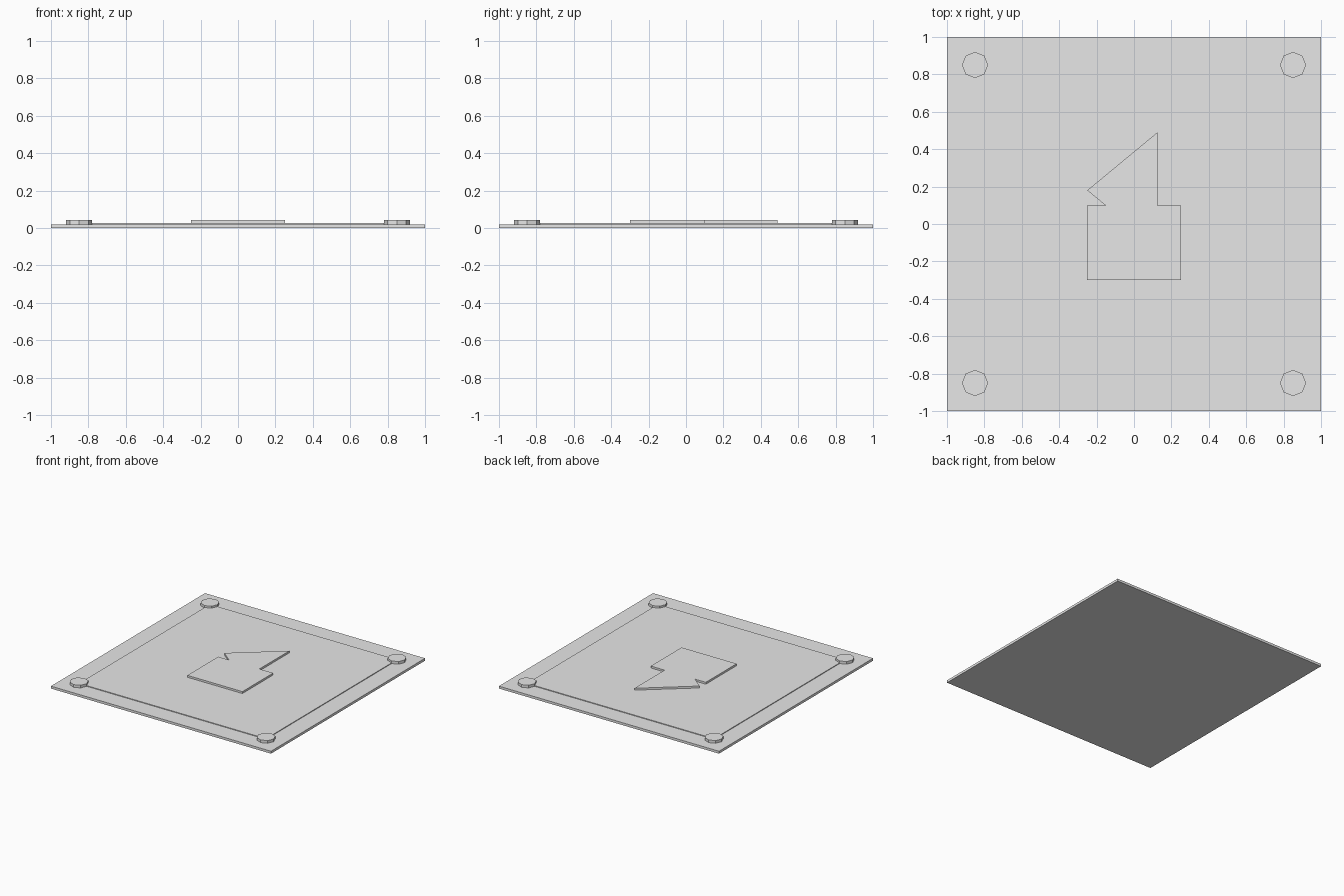
import bpy
import bmesh
import math

cube = bpy.data.objects.get("Cube")
if cube:
    bpy.data.objects.remove(cube, do_unlink=True)

# Single grey finish
GREY = (0.8, 0.8, 0.8, 1.0)
grey = bpy.data.materials.new("light_grey")
grey.use_nodes = True
grey.diffuse_color = GREY
grey.node_tree.nodes["Principled BSDF"].inputs["Base Color"].default_value = GREY


def slab(name, outline, bottom, top, location=(0, 0)):
    """Extrude a flat outline between two heights."""
    bm = bmesh.new()
    base = bm.faces.new([bm.verts.new((x, y, bottom)) for x, y in outline])
    extruded = bmesh.ops.extrude_face_region(bm, geom=[base], use_keep_orig=True)
    raised = [v for v in extruded["geom"] if isinstance(v, bmesh.types.BMVert)]
    bmesh.ops.translate(bm, verts=raised, vec=(0, 0, top - bottom))
    bmesh.ops.recalc_face_normals(bm, faces=bm.faces)
    mesh = bpy.data.meshes.new(name)
    bm.to_mesh(mesh)
    bm.free()
    mesh.materials.append(grey)
    obj = bpy.data.objects.new(name, mesh)
    obj.location = (*location, 0)
    bpy.context.collection.objects.link(obj)
    return obj


def square(half):
    return [(-half, -half), (half, -half), (half, half), (-half, half)]


def polygon(radius, sides):
    steps = [2 * math.pi * i / sides for i in range(sides)]
    return [(radius * math.cos(a), radius * math.sin(a)) for a in steps]


# Base plate and slightly raised inner panel
slab("base_plate", square(1), 0, 0.02)
slab("inner_panel", square(0.85), 0.02, 0.026)

# Eight-sided corner studs
for side, x in (("left", 0.85), ("right", -0.85)):
    for end, y in (("front", -0.85), ("back", 0.85)):
        slab(f"{end}_{side}_stud", polygon(0.07, 8), 0.02, 0.042, (x, y))

# Central raised plate: a block with a notched triangular point
slab("center_plate", [
    (-0.25, -0.3), (0.25, -0.3), (0.25, 0.1), (0.125, 0.1),
    (0.125, 0.49), (-0.25, 0.18), (-0.153, 0.1), (-0.25, 0.1),
], 0.026, 0.042)
